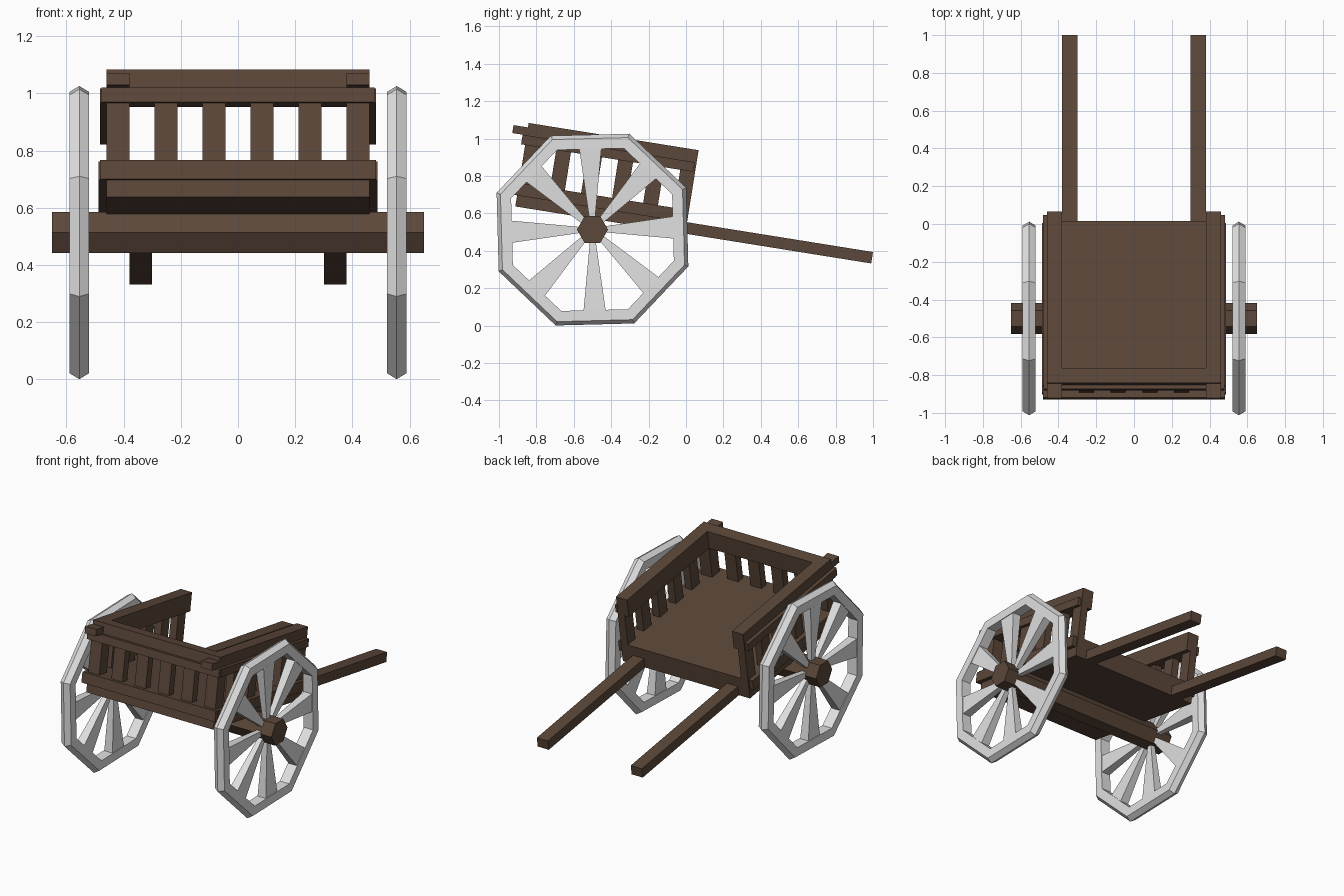
import bpy, bmesh, math
from mathutils import Matrix, Vector

if "Cube" in bpy.data.objects:
    bpy.data.objects.remove(bpy.data.objects["Cube"])

AXLE = Vector((0, -0.5, 0.513))
TILT = Matrix.Translation(AXLE) @ Matrix.Rotation(math.radians(-9.1), 4, 'X')


def material(name, rgb):
    m = bpy.data.materials.new(name)
    m.diffuse_color = (*rgb, 1)
    m.use_nodes = True
    m.node_tree.nodes["Principled BSDF"].inputs["Base Color"].default_value = m.diffuse_color
    return m


WOOD = material("dark brown wood", (0.105, 0.063, 0.041))
PALE = material("pale grey", (0.75, 0.75, 0.75))


def finish(name, bm, mat):
    bmesh.ops.recalc_face_normals(bm, faces=bm.faces)
    me = bpy.data.meshes.new(name)
    bm.to_mesh(me)
    bm.free()
    me.materials.append(mat)
    ob = bpy.data.objects.new(name, me)
    bpy.context.collection.objects.link(ob)
    return ob


def box(name, x, u, v):
    """Box in the tilted cart frame: x across, u along, v up (axle at origin)."""
    bm = bmesh.new()
    bmesh.ops.create_cube(bm, size=1)
    for p in bm.verts:
        p.co = [r[0] + (c + 0.5) * (r[1] - r[0]) for c, r in zip(p.co, (x, u, v))]
    bm.transform(TILT)
    return finish(name, bm, WOOD)


def side_box(name, x, u, v):
    for s, label in ((1, "right"), (-1, "left")):
        box(f"{label}_{name}", sorted((s * x[0], s * x[1])), u, v)


FRONT, BACK, HALF = -0.427, 0.493, 0.46
LOW, UP, TRIM, RIM = (0.057, 0.184), (0.117, 0.184), (0.39, 0.442), (0.39, 0.509)

# Bed and pulling shafts
box("bed_floor", (-HALF, HALF), (FRONT, BACK), LOW)
side_box("shaft", (0.30, 0.38), (BACK - 0.02, 1.5), (0.057, 0.119))

# Top rim on three sides, with corner blocks poking forward
box("front_rim", (-HALF, HALF), (FRONT, FRONT + 0.08), RIM)
side_box("rim", (0.38, HALF), (FRONT + 0.08, BACK), RIM)
side_box("corner_block", (0.38, HALF), (-0.505, FRONT), (0.442, 0.485))

# Outer trim boards
for label, v, w in (("lower", UP, 0.027), ("upper", TRIM, 0.022)):
    box(f"front_{label}_trim", (-HALF - w + 0.004, HALF + w - 0.004), (FRONT - w, FRONT), v)
    side_box(f"{label}_trim", (HALF, HALF + w), (FRONT, BACK - 0.01), v)

# Slats
for i in range(6):
    c = -0.42 + 0.168 * i
    if 0 < i < 5:
        box(f"front_slat_{i}", (c - 0.04, c + 0.04), (FRONT, FRONT + 0.05), (0.184, 0.39))
    u = FRONT + 0.04 + 0.168 * i
    inner = 0.38 if i in (0,) else 0.41
    side_box(f"slat_{i}", (inner, HALF), (u - 0.04, u + 0.04), (0.184, 0.39))

# Hexagonal axle
bm = bmesh.new()
bmesh.ops.create_cone(bm, cap_ends=True, segments=6, radius1=0.083, radius2=0.083, depth=1.3)
bm.transform(Matrix.Translation(AXLE) @ Matrix.Rotation(math.pi / 2, 4, 'Y'))
for f in bm.faces:
    f.smooth = False
finish("axle", bm, WOOD)


def polar(x, r, a, side=0.0):
    """Point at radius r and angle a in the wheel plane, shifted sideways."""
    return AXLE + Vector((x, r * math.cos(a) - side * math.sin(a),
                          r * math.sin(a) + side * math.cos(a)))


def wheel(name, cx):
    bm = bmesh.new()
    # Octagonal rim with a ridged outer edge
    profile = [(-0.034, 0.466), (-0.034, 0.527), (0, 0.549), (0.034, 0.527), (0.034, 0.466)]
    rings = [[bm.verts.new(polar(cx + x, r, math.radians(24 + 45 * k))) for x, r in profile]
             for k in range(8)]
    n = len(profile)
    for k in range(8):
        a, b = rings[k], rings[(k + 1) % 8]
        for j in range(n):
            bm.faces.new((a[j], a[(j + 1) % n], b[(j + 1) % n], b[j]))
    # Spokes widening from the hub to the rim
    for k in range(8):
        a = math.radians(1.5 + 45 * k)
        ends = []
        for r, w, t in ((0.05, 0.014, 0.015), (0.44, 0.06, 0.03)):
            ends.append([bm.verts.new(polar(cx + sx * t, r, a, sy * w))
                         for sx, sy in ((-1, -1), (1, -1), (1, 1), (-1, 1))])
        p, q = ends
        bm.faces.new(p)
        bm.faces.new(q)
        for j in range(4):
            bm.faces.new((p[j], p[(j + 1) % 4], q[(j + 1) % 4], q[j]))
    finish(name, bm, PALE)


wheel("right_wheel", 0.555)
wheel("left_wheel", -0.555)
